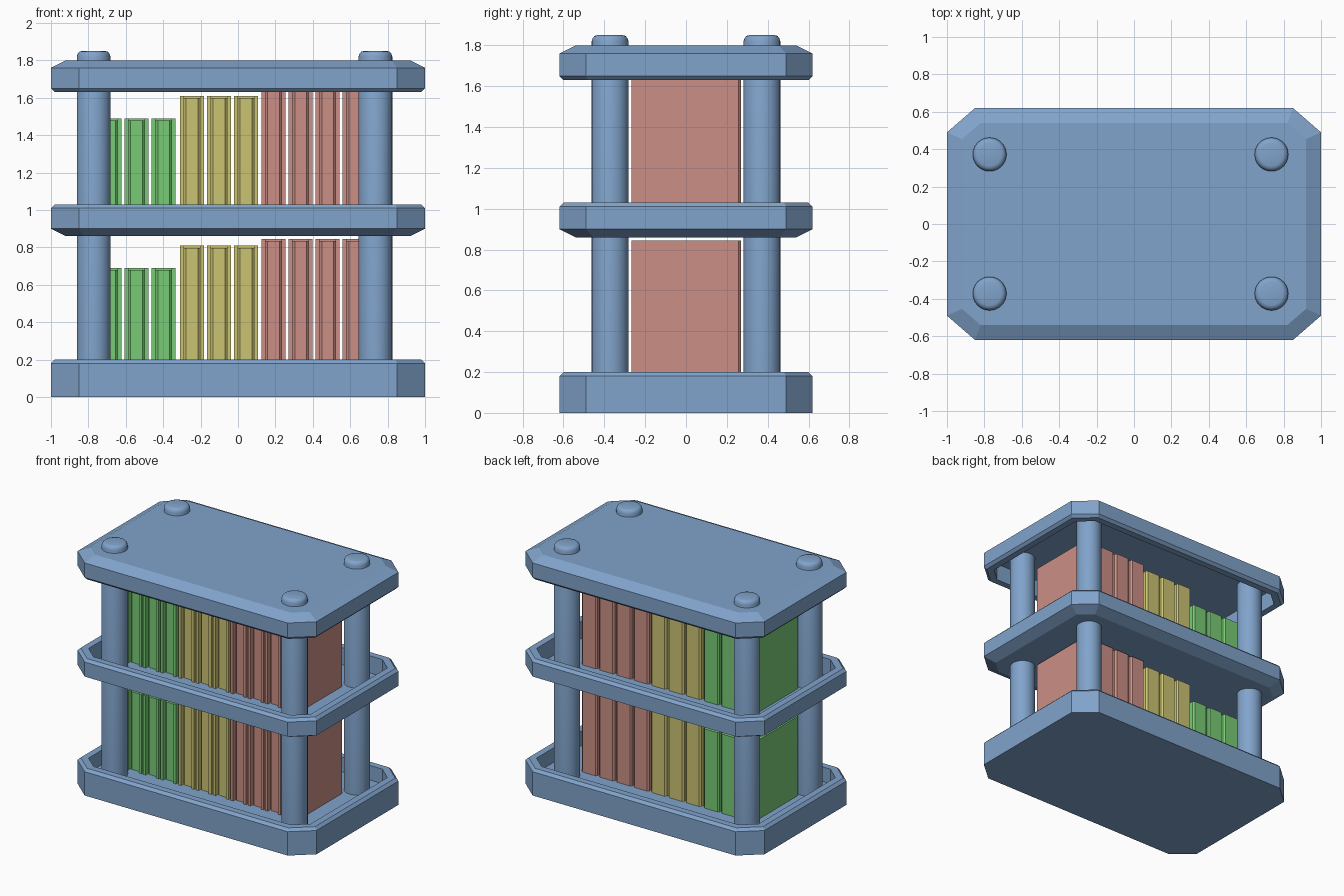
import bpy, bmesh, math

if "Cube" in bpy.data.objects:
    bpy.data.objects.remove(bpy.data.objects["Cube"])


def material(name, rgb):
    m = bpy.data.materials.new(name)
    m.diffuse_color = (*rgb, 1)
    m.use_nodes = True
    m.node_tree.nodes["Principled BSDF"].inputs["Base Color"].default_value = m.diffuse_color
    return m


BLUE = material("frame_blue", (0.22, 0.37, 0.60))
GREEN = material("book_green", (0.19, 0.60, 0.18))
YELLOW = material("book_yellow", (0.60, 0.55, 0.17))
RED = material("book_red", (0.60, 0.28, 0.24))


def stack(name, rings, mat, smooth=False):
    """Skin a list of equal-length rings of points and cap both ends."""
    bm = bmesh.new()
    loops = [[bm.verts.new(p) for p in ring] for ring in rings]
    n = len(loops[0])
    for a, b in zip(loops, loops[1:]):
        for i in range(n):
            j = (i + 1) % n
            bm.faces.new((a[i], a[j], b[j], b[i]))
    bm.faces.new(loops[0][::-1])
    bm.faces.new(loops[-1])
    bmesh.ops.recalc_face_normals(bm, faces=bm.faces)
    me = bpy.data.meshes.new(name)
    bm.to_mesh(me)
    bm.free()
    me.materials.append(mat)
    ob = bpy.data.objects.new(name, me)
    bpy.context.collection.objects.link(ob)
    if smooth:
        bpy.ops.object.select_all(action='DESELECT')
        ob.select_set(True)
        bpy.context.view_layer.objects.active = ob
        bpy.ops.object.shade_smooth_by_angle(angle=math.radians(40))
    return ob


def octagon(d, z):
    """Board outline with cut corners, inset by d."""
    x, y, cx, cy = 1 - d, 0.62 - d, 0.85 - 0.372 * d, 0.49 - 0.456 * d
    return [(x, -cy, z), (x, cy, z), (cx, y, z), (-cx, y, z),
            (-x, cy, z), (-x, -cy, z), (-cx, -y, z), (cx, -y, z)]


# Boards: (inset, height) profiles; the top is the middle one upside down
base = [(0, 0), (0, 0.18), (0.02, 0.20), (0.07, 0.20), (0.07, 0.09)]
middle = [(0.08, 0.86), (0, 0.90), (0, 1.01), (0.02, 1.03), (0.07, 1.03), (0.07, 0.90)]
top = [(d, 2.66 - z) for d, z in middle]
for name, prof in (("base_board", base), ("middle_shelf", middle), ("top_board", top)):
    stack(name, [octagon(d, z) for d, z in prof], BLUE)

# Posts with rounded caps
post = [(0.09, 0.08), (0.09, 1.82), (0.085, 1.836), (0.076, 1.846), (0.062, 1.85)]
for side, x in (("left", -0.772), ("right", 0.735)):
    for end, y in (("front", -0.372), ("back", 0.372)):
        rings = [[(x + r * math.cos(k * math.tau / 32), y + r * math.sin(k * math.tau / 32), z)
                  for k in range(32)] for r, z in post]
        stack(f"{end}_{side}_post", rings, BLUE, smooth=True)


def book(name, x, z0, z1, mat):
    w, t, c = 0.065, 0.022, 0.012
    f, b = -0.267, 0.27
    # Cover: two boards and a chamfered spine, open to the front
    cover = [(-w, f), (-w + t, f), (-w + t, b - t), (w - t, b - t), (w - t, f), (w, f),
             (w, b - c), (w - c, b), (-w + c, b), (-w, b - c)]
    stack(name + "_cover", [[(x + px, py, z) for px, py in cover] for z in (z0, z1)], mat)
    # Pages: recessed block between the boards
    p = w - t
    pages = [(-p, f + 0.035), (-p + c, f + 0.022), (p - c, f + 0.022), (p, f + 0.035),
             (p, b - t), (-p, b - t)]
    stack(name + "_pages", [[(x + px, py, z) for px, py in pages]
                            for z in (z0, z1 - 0.012)], mat)


# Three groups of books on each level
groups = (("green", GREEN, 3, -0.687, 0.69),
          ("yellow", YELLOW, 3, -0.246, 0.81),
          ("red", RED, 4, 0.190, 0.845))
for level, floor, lift in (("lower", 0.09, 0), ("upper", 0.90, 0.80)):
    for colour, mat, count, x0, z_top in groups:
        for i in range(count):
            book(f"{level}_{colour}_book_{i + 1}", x0 + 0.1445 * i, floor, z_top + lift, mat)
